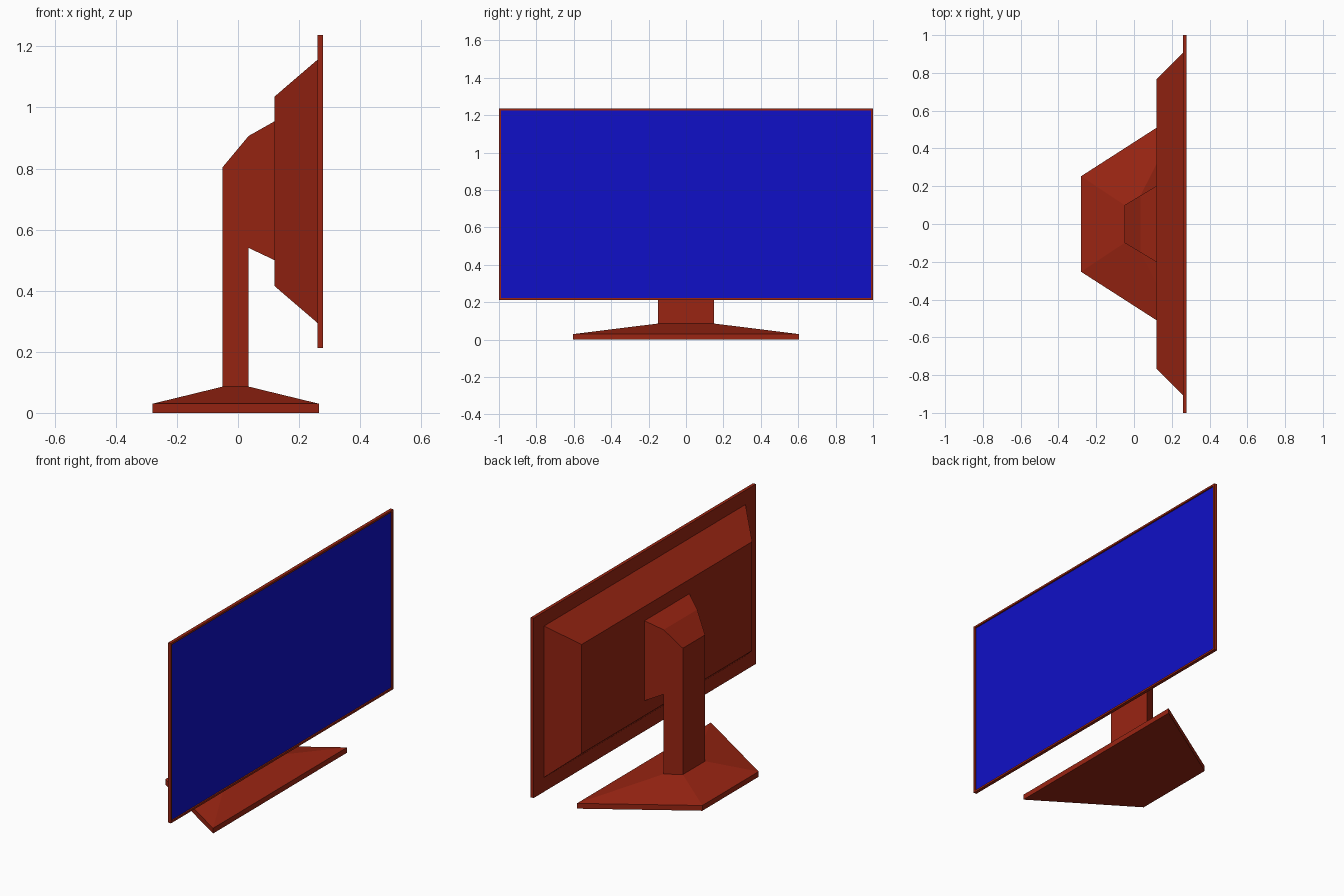
import bpy, bmesh

cube = bpy.data.objects.get("Cube")
if cube:
    bpy.data.objects.remove(cube, do_unlink=True)


def material(name, colour):
    mat = bpy.data.materials.new(name)
    mat.use_nodes = True
    mat.diffuse_color = (*colour, 1)
    mat.node_tree.nodes["Principled BSDF"].inputs["Base Color"].default_value = (*colour, 1)
    return mat


RED = material("brick red", (0.32, 0.018, 0.006))
BLUE = material("screen blue", (0.005, 0.005, 0.57))


def finish(name, bm, *mats):
    bmesh.ops.recalc_face_normals(bm, faces=bm.faces)
    mesh = bpy.data.meshes.new(name)
    bm.to_mesh(mesh)
    bm.free()
    for mat in mats:
        mesh.materials.append(mat)
    obj = bpy.data.objects.new(name, mesh)
    bpy.context.collection.objects.link(obj)
    return obj


def loft(rings):
    """Closed solid through matching rings of points, capped at both ends."""
    bm = bmesh.new()
    loops = [[bm.verts.new(p) for p in ring] for ring in rings]
    n = len(loops[0])
    for a, b in zip(loops, loops[1:]):
        for i in range(n):
            j = (i + 1) % n
            bm.faces.new((a[i], a[j], b[j], b[i]))
    bm.faces.new(loops[0])
    bm.faces.new(loops[-1])
    bmesh.ops.recalc_face_normals(bm, faces=bm.faces)
    return bm


def upright(x, half, low, high):
    """Rectangle facing x."""
    return [(x, -half, low), (x, half, low), (x, half, high), (x, -half, high)]


def trapezoid(z, back, back_half, front, front_half):
    """Level outline, narrow at the back and wide at the front."""
    return [(back, -back_half, z), (front, -front_half, z),
            (front, front_half, z), (back, back_half, z)]


# Foot: low plinth sloping up to the column
finish("foot", loft([trapezoid(0, -0.28, 0.253, 0.265, 0.603),
                     trapezoid(0.03, -0.28, 0.253, 0.265, 0.603),
                     trapezoid(0.086, -0.05, 0.1, 0.035, 0.152)]), RED)

# Column and neck: side profile that widens towards the screen
profile = [(-0.05, 0.08), (0.035, 0.08), (0.035, 0.54), (0.12, 0.5),
           (0.12, 0.955), (0.035, 0.907), (-0.05, 0.805)]
sides = [[(x, s * (0.1 + 0.6 * (x + 0.05)), z) for x, z in profile] for s in (-1, 1)]
finish("column", loft(sides), RED)

# Rear housing: tapers away from the panel
finish("rear_housing", loft([upright(0.12, 0.767, 0.415, 1.036),
                             upright(0.262, 0.908, 0.293, 1.158)]), RED)

# Panel: thin slab with a recessed screen inside a narrow bezel
bm = loft([upright(0.26, 1, 0.213, 1.237), upright(0.278, 1, 0.213, 1.237)])
bm.normal_update()
screen = max(bm.faces, key=lambda f: f.calc_center_median().x)
bmesh.ops.inset_region(bm, faces=[screen], thickness=0.015)
cut = bmesh.ops.extrude_face_region(bm, geom=[screen])["geom"]
bmesh.ops.translate(bm, vec=(-0.008, 0, 0),
                    verts=[g for g in cut if isinstance(g, bmesh.types.BMVert)])
for g in cut:
    if isinstance(g, bmesh.types.BMFace):
        g.material_index = 1
if screen.is_valid:
    bm.faces.remove(screen)
finish("panel", bm, RED, BLUE)
